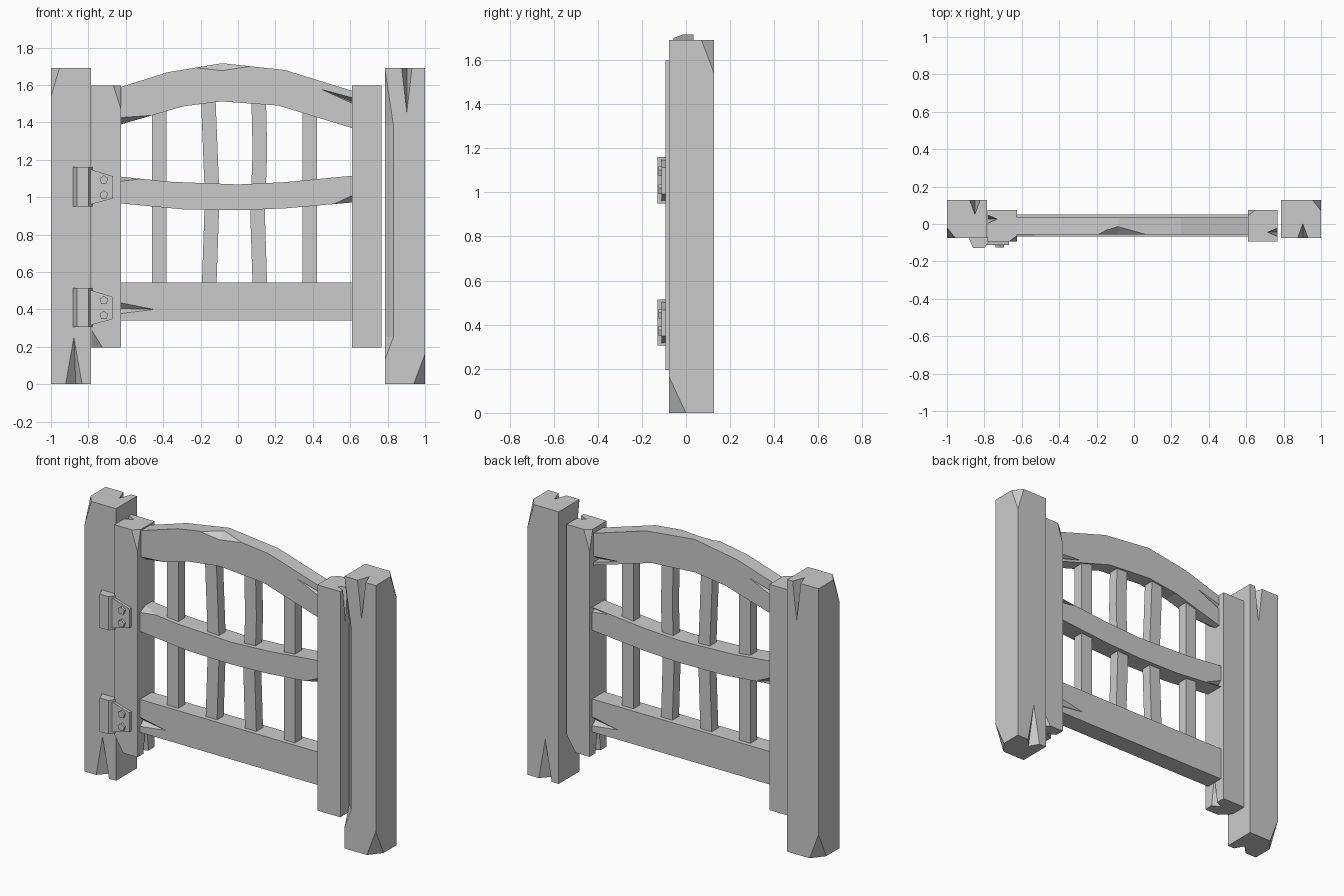
import bpy, bmesh
from math import pi
from mathutils import Matrix, Vector

default_cube = bpy.data.objects.get("Cube")
if default_cube:
    bpy.data.objects.remove(default_cube, do_unlink=True)

grey = bpy.data.materials.new("plain grey")
grey.use_nodes = True
grey.diffuse_color = (0.6, 0.6, 0.6, 1)
for node in grey.node_tree.nodes:
    if node.type == 'BSDF_PRINCIPLED':
        node.inputs["Base Color"].default_value = (0.6, 0.6, 0.6, 1)


def finish(bm, name):
    bmesh.ops.recalc_face_normals(bm, faces=bm.faces[:])
    mesh = bpy.data.meshes.new(name)
    bm.to_mesh(mesh)
    bm.free()
    mesh.materials.append(grey)
    obj = bpy.data.objects.new(name, mesh)
    bpy.context.collection.objects.link(obj)
    return obj


def add_hull(bm, points, grow=1.0):
    """Convex solid round the points, grown about their middle."""
    mid = sum((Vector(p) for p in points), Vector()) / len(points)
    verts = [bm.verts.new(mid + (Vector(p) - mid) * grow) for p in points]
    bmesh.ops.convex_hull(bm, input=verts)


def hull(name, points):
    bm = bmesh.new()
    add_hull(bm, points)
    return finish(bm, name)


def box(name, hx, hy, z0, z1):
    return hull(name, [(x, y, z) for x in (-hx, hx) for y in (-hy, hy) for z in (z0, z1)])


def slab(name, outline, y0, y1):
    """Side profile in x and z, extruded along y."""
    bm = bmesh.new()
    face = bm.faces.new([bm.verts.new((x, y0, z)) for x, z in outline])
    new = bmesh.ops.extrude_face_region(bm, geom=[face])["geom"]
    moved = [v for v in new if isinstance(v, bmesh.types.BMVert)]
    bmesh.ops.translate(bm, verts=moved, vec=(0, y1 - y0, 0))
    return finish(bm, name)


def chip(obj, chips):
    """Cut splits and chipped corners out of a timber."""
    bm = bmesh.new()
    for points in chips:
        add_hull(bm, points, 1.05)
    cutter = finish(bm, "chip_cutter")
    cutter.hide_render = True
    mod = obj.modifiers.new("chips", 'BOOLEAN')
    mod.operation = 'DIFFERENCE'
    mod.solver = 'EXACT'
    mod.object = cutter
    bpy.context.view_layer.update()
    graph = bpy.context.evaluated_depsgraph_get()
    mesh = bpy.data.meshes.new_from_object(obj.evaluated_get(graph))
    obj.modifiers.clear()
    obj.data = mesh
    bpy.data.objects.remove(cutter, do_unlink=True)


def corner(x, y, z, dx, dy, dz):
    """Chipped corner at a point, reaching along each edge."""
    return [(x, y, z), (x + dx, y, z), (x, y + dy, z), (x, y, z + dz)]


def both_ends(chips, cx, cy):
    """Chips plus the same ones turned half round."""
    return chips + [[(2 * cx - x, 2 * cy - y, z) for x, y, z in c] for c in chips]


def place(obj, x, y, turned):
    turn = Matrix.Rotation(pi if turned else 0, 4, 'Z')
    obj.data.transform(Matrix.Translation((x, y, 0)) @ turn)


# Outer posts
def post(name, x, turned, split, extra):
    hx, hy, top = 0.1075, 0.102, 1.69
    obj = box(name, hx, hy, 0, top)
    chip(obj, [
        [(split, -hy, 1.46), (split - 0.027, -hy, top), (split + 0.027, -hy, top),
         (split, -hy + 0.075, top)],
        [(-0.015, hy, 0.245), (-0.058, hy, 0), (0.028, hy, 0), (-0.025, hy - 0.06, 0)],
        corner(hx, hy, top, -0.045, -0.057, -0.15),
        corner(hx, -hy, 0, -0.06, 0.075, 0.16),
    ] + extra)
    place(obj, x, 0.026, turned)


worn_edge = [(-0.1075, -0.102, z) for z in (0.16, 1.66)]
worn_edge += [p for z in (0.28, 1.36) for p in ((-0.0625, -0.102, z), (-0.1075, -0.057, z))]
post("left_post", 0.8925, False, 0.01, [worn_edge])
post("right_post", -0.8925, True, -0.042, [])


# Gate stiles
def stile(name, x, turned):
    hx, hy, low, top = 0.079, 0.084, 0.195, 1.597
    obj = box(name, hx, hy, low, top)
    chip(obj, [
        corner(-hx, hy, top, 0.04, -0.03, -0.125),
        corner(hx, hy, low, -0.06, -0.06, 0.095),
        [(hx, -0.035, 1.4), (hx, -0.057, top), (hx, -0.013, top), (hx - 0.052, -0.035, top)],
        [(-hx, 0, 0.38), (-hx, -0.025, low), (-hx, 0.025, low), (-hx + 0.05, 0, low)],
    ])
    place(obj, x, -0.009, turned)


stile("left_stile", 0.689, False)
stile("right_stile", -0.705, True)

# Arched top rail
L, R = -0.63, 0.615
arch = slab("top_rail", [
    (L, 1.588), (-0.375, 1.668), (-0.085, 1.716), (0.25, 1.68), (R, 1.567),
    (R, 1.368), (0.215, 1.49), (-0.09, 1.512), (-0.295, 1.485), (L, 1.388)], -0.057, 0.035)
F = -0.057
chip(arch, both_ends([
    [(L, F, 1.425), (-0.46, F, 1.437), (L, 0, 1.388), (L, F, 1.388)],
    [(0.45, F, 1.575), (R, F, 1.53), (R, F, 1.5), (R, -0.02, 1.51)],
], -0.007, -0.011) + [
    [(-0.22, F, 1.692), (0.065, F, 1.7), (-0.085, F, 1.677), (-0.085, -0.015, 1.716),
     (-0.085, F, 1.718)]])

# Sagging middle rail
F = -0.068
middle = slab("middle_rail", [
    (L, 1.11), (-0.375, 1.083), (0, 1.068), (0.25, 1.08), (R, 1.115),
    (R, 0.972), (0.25, 0.94), (0, 0.93), (-0.295, 0.935), (L, 0.967)], F, 0.05)
chip(middle, both_ends([
    [(R, F, 1.01), (0.51, F, 0.962), (R, -0.03, 0.972), (R, F, 0.97)],
    [(L, F, 1.112), (-0.52, F, 1.098), (L, -0.01, 1.11), (L, F, 1.085)],
], -0.007, -0.009))

# Straight bottom rail
bottom = slab("bottom_rail", [(L, 0.545), (R, 0.545), (R, 0.34), (L, 0.34)], F, 0.05)
chip(bottom, both_ends([
    [(L, F, 0.435), (L, F, 0.378), (-0.455, F, 0.4), (L, -0.035, 0.405)]], -0.007, -0.009))

# Pickets, the inner two slightly bent
pickets = [
    [(-0.42, 0.5), (-0.42, 1.5)],
    [(-0.155, 0.5), (-0.138, 1.0), (-0.16, 1.55)],
    [(0.118, 0.5), (0.105, 0.9), (0.117, 1.25), (0.11, 1.55)],
    [(0.383, 0.5), (0.383, 1.48)],
]
for i, path in enumerate(pickets):
    outline = [(x - 0.039, z) for x, z in path] + [(x + 0.039, z) for x, z in reversed(path)]
    slab(f"picket_{i + 1}", outline, -0.042, 0.023)

# Hinges: knuckle on the post, tapered leaf on the stile, two bolts
for label, z in (("lower", 0.41), ("upper", 1.055)):
    section = [(-0.885, -0.07), (-0.86, -0.129), (-0.8, -0.129), (-0.777, -0.095), (-0.777, -0.07)]
    hull(label + "_hinge_knuckle", [(x, y, z + s * 0.105) for x, y in section for s in (-1, 1)])
    slab(label + "_hinge_leaf", [
        (-0.8, z + 0.097), (-0.668, z + 0.057), (-0.668, z - 0.062), (-0.8, z - 0.097)],
        -0.111, -0.09)
    for n, dz in enumerate((-0.042, 0.038)):
        bm = bmesh.new()
        bmesh.ops.create_cone(bm, cap_ends=True, segments=5, radius1=0.024, radius2=0.024,
                              depth=0.03, matrix=Matrix.Translation((-0.717, -0.11, z + dz))
                              @ Matrix.Rotation(pi / 2, 4, 'X'))
        finish(bm, f"{label}_hinge_bolt_{n + 1}")
